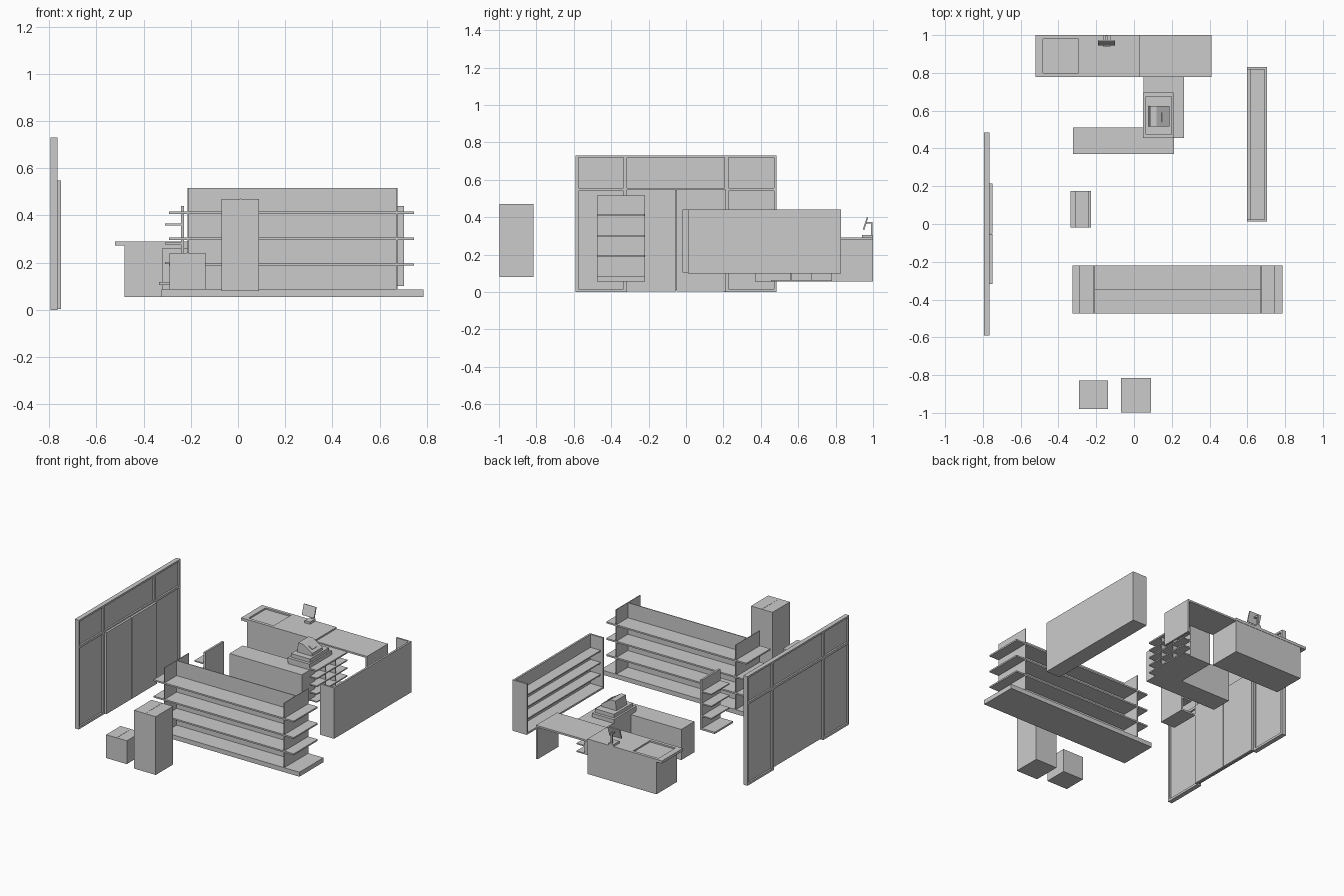
import bpy, bmesh
from math import radians
from mathutils import Matrix


def add_box(bm, x0, x1, y0, y1, z0, z1):
    m = Matrix.LocRotScale(((x0 + x1) / 2, (y0 + y1) / 2, (z0 + z1) / 2), None,
                           (x1 - x0, y1 - y0, z1 - z0))
    return bmesh.ops.create_cube(bm, size=1, matrix=m)["verts"]


def part(name, *boxes):
    bm = bmesh.new()
    for b in boxes:
        add_box(bm, *b)
    return finish(name, bm)


def finish(name, bm):
    me = bpy.data.meshes.new(name)
    bm.to_mesh(me)
    bm.free()
    ob = bpy.data.objects.new(name, me)
    bpy.context.collection.objects.link(ob)
    return ob


# storefront: outer frame, posts, transom, glass panes, sliding doors
X0, X1 = -0.795, -0.765
part("storefront_frame",
     (X0, X1, -0.59, -0.575, 0, 0.73), (X0, X1, 0.47, 0.485, 0, 0.73),
     (X0, X1, -0.335, -0.315, 0, 0.73), (X0, X1, 0.207, 0.228, 0, 0.73),
     (X0, X1, -0.575, 0.47, 0.718, 0.73), (X0, X1, -0.575, 0.47, 0.54, 0.556),
     (X0, X1, -0.575, -0.335, 0, 0.015), (X0, X1, 0.228, 0.47, 0, 0.015))
part("storefront_glass", (-0.784, -0.776, -0.58, 0.475, 0.01, 0.72))
for i, y in enumerate((-0.318, -0.051)):
    part(f"sliding_door_{i}", (-0.765, -0.75, y, y + 0.265, 0.003, 0.547))

# double-sided aisle shelf
part("aisle_shelf_base", (-0.325, 0.787, -0.475, -0.22, 0.055, 0.085))
part("aisle_shelf_panels",
     (-0.21, 0.67, -0.348, -0.343, 0.085, 0.517),
     (-0.215, -0.21, -0.475, -0.22, 0.085, 0.517),
     (0.67, 0.675, -0.475, -0.22, 0.085, 0.517))
for i, z in enumerate((0.187, 0.296, 0.406)):
    part(f"aisle_shelf_{i}", (-0.292, 0.745, -0.475, -0.221, z, z + 0.01))

# wall shelf open towards -x
part("wall_shelf_case",
     (0.69, 0.703, 0.012, 0.83, 0.1, 0.44),
     (0.597, 0.69, 0.012, 0.024, 0.1, 0.44), (0.597, 0.69, 0.818, 0.83, 0.1, 0.44),
     (0.597, 0.69, 0.024, 0.818, 0.1, 0.112))
for i, z in enumerate((0.185, 0.265, 0.345)):
    part(f"wall_shelf_{i}", (0.615, 0.69, 0.024, 0.818, z, z + 0.008))

# small end rack
part("end_rack_back", (-0.241, -0.228, -0.018, 0.175, 0.105, 0.44))
part("end_rack_base", (-0.335, -0.241, -0.018, 0.175, 0.105, 0.117))
for i, z in enumerate((0.195, 0.277, 0.357)):
    part(f"end_rack_shelf_{i}", (-0.31, -0.241, -0.018, 0.175, z, z + 0.008))

# cartons with a tape seam on the lid
for name, b in (("small_carton", (-0.29, -0.137, -0.98, -0.828, 0.085, 0.241)),
                ("tall_carton", (-0.07, 0.09, -0.998, -0.815, 0.08, 0.47))):
    cx = (b[0] + b[1]) / 2
    part(name, b)
    part(name + "_seam", (cx - 0.002, cx + 0.002, b[2], b[3], b[5], b[5] + 0.001))

# service counter with recessed top
part("counter_body", (-0.48, 0.03, 0.78, 0.998, 0.055, 0.272))
part("counter_top",
     (-0.522, 0.03, 0.778, 1, 0.272, 0.28),
     (-0.522, -0.482, 0.778, 1, 0.28, 0.29), (-0.295, 0.03, 0.778, 1, 0.28, 0.29),
     (-0.482, -0.295, 0.778, 0.8, 0.28, 0.29), (-0.482, -0.295, 0.98, 1, 0.28, 0.29))

# hinged flap and its support
part("counter_flap", (0.03, 0.41, 0.778, 1, 0.268, 0.28))
part("flap_support", (0.398, 0.41, 0.778, 1, 0.055, 0.268))

# customer screen on the counter
part("screen_stand",
     (-0.165, -0.125, 0.94, 1, 0.29, 0.305),
     (-0.15, -0.14, 0.988, 0.998, 0.305, 0.375),
     (-0.15, -0.14, 0.962, 0.998, 0.366, 0.375))
bm = bmesh.new()
v = add_box(bm, -0.045, 0.045, -0.004, 0.004, -0.035, 0.035)
bmesh.ops.transform(bm, verts=v, matrix=Matrix.Translation((-0.145, 0.96, 0.366))
                    @ Matrix.Rotation(radians(-18), 4, "X"))
finish("screen_panel", bm)

# front counter block
part("front_counter", (-0.322, 0.213, 0.37, 0.51, 0.055, 0.26))

# checkout desk with a pigeonhole rack facing +x
part("checkout_desk", (0.05, 0.205, 0.455, 0.778, 0.055, 0.262),
     (0.05, 0.265, 0.455, 0.778, 0.262, 0.272))
part("checkout_shelves",
     *[(0.205, 0.265, 0.455, 0.778, z, z + 0.008) for z in (0.055, 0.107, 0.159, 0.211)])
part("checkout_dividers",
     *[(0.205, 0.255, y, y + 0.005, 0.055, 0.262) for y in (0.56, 0.667)])

# cash register: drawer, stepped base, sloped head, keypad
part("register_drawer", (0.047, 0.21, 0.455, 0.695, 0.272, 0.298))
part("register_step", (0.06, 0.2, 0.475, 0.675, 0.298, 0.322))
bm = bmesh.new()
profile = [(0.077, 0.322), (0.188, 0.322), (0.188, 0.34), (0.12, 0.385), (0.085, 0.385)]
face = bm.faces.new([bm.verts.new((x, 0.515, z)) for x, z in profile])
ext = bmesh.ops.extrude_face_region(bm, geom=[face])["geom"]
bmesh.ops.translate(bm, vec=(0, 0.11, 0),
                    verts=[g for g in ext if isinstance(g, bmesh.types.BMVert)])
bmesh.ops.recalc_face_normals(bm, faces=bm.faces)
finish("register_head", bm)
bm = bmesh.new()
v = add_box(bm, -0.015, 0.015, -0.025, 0.025, -0.003, 0.003)
bmesh.ops.transform(bm, verts=v, matrix=Matrix.Translation((0.158, 0.565, 0.361))
                    @ Matrix.Rotation(radians(33.5), 4, "Y"))
finish("register_keypad", bm)
